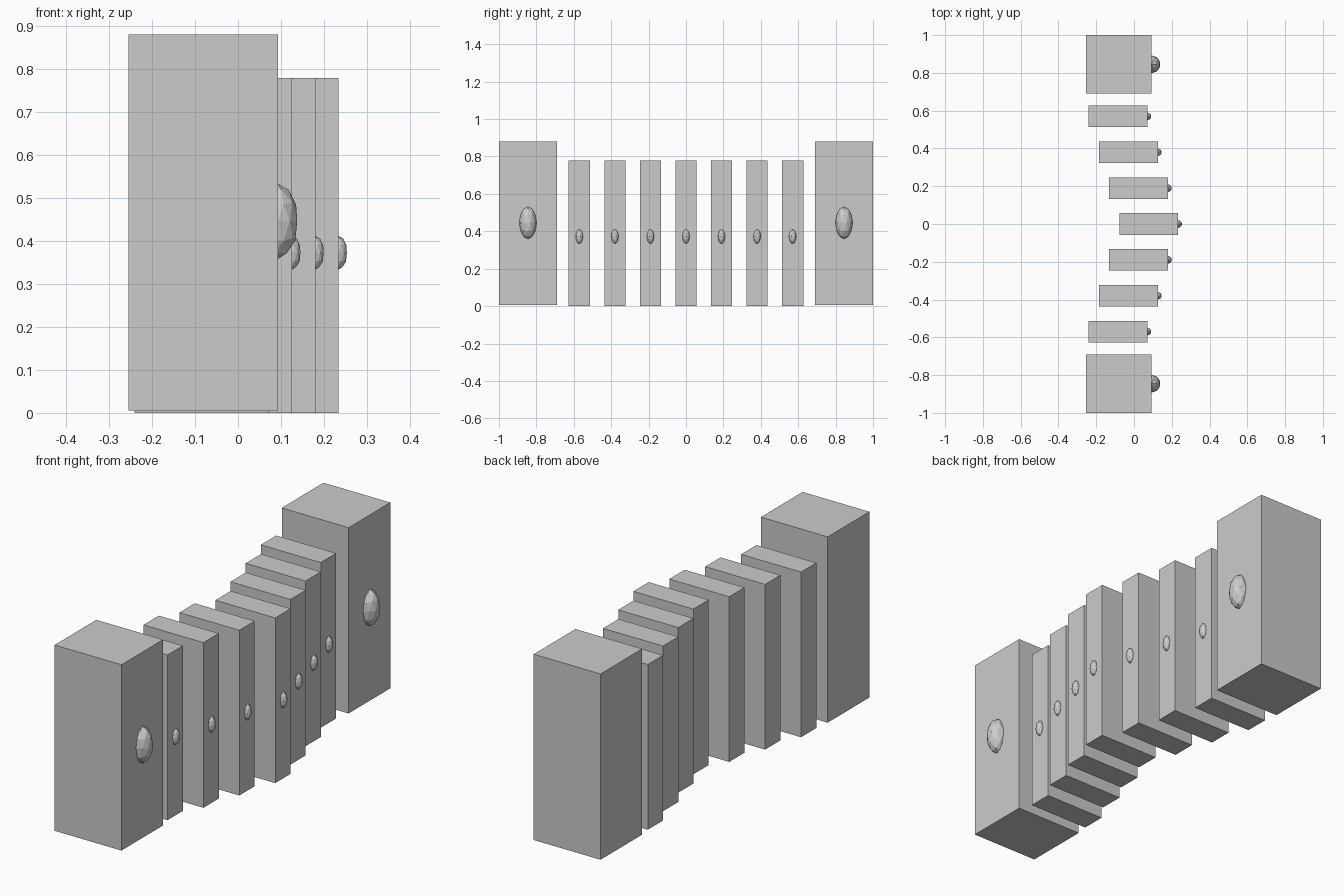
import bpy

if "Cube" in bpy.data.objects:
    bpy.data.objects.remove(bpy.data.objects["Cube"])


def box(name, x0, x1, y, width, z0, z1):
    bpy.ops.mesh.primitive_cube_add(size=1, location=((x0 + x1) / 2, y, (z0 + z1) / 2))
    ob = bpy.context.object
    ob.name = name
    ob.scale = (x1 - x0, width, z1 - z0)
    bpy.ops.object.transform_apply(location=False, rotation=False, scale=True)


def gem(name, x, y, z, rx, ry, rz):
    bpy.ops.mesh.primitive_ico_sphere_add(subdivisions=2, radius=1, location=(x, y, z))
    ob = bpy.context.object
    ob.name = name
    ob.scale = (rx, ry, rz)
    bpy.ops.object.transform_apply(location=False, rotation=False, scale=True)


# Large end posts with oval bosses
for side in (-1, 1):
    box("end_post", -0.255, 0.093, side * 0.845, 0.31, 0.005, 0.88)
    gem("end_post_boss", 0.093, side * 0.845, 0.445, 0.047, 0.047, 0.087)

# Slim slabs stepping forward towards the middle
for i in range(-3, 4):
    front = 0.234 - 0.054 * abs(i)
    y = i * 0.19
    box("slab", front - 0.312, front, y, 0.114, 0.0, 0.778)
    gem("slab_boss", front, y, 0.372, 0.02, 0.02, 0.039)
